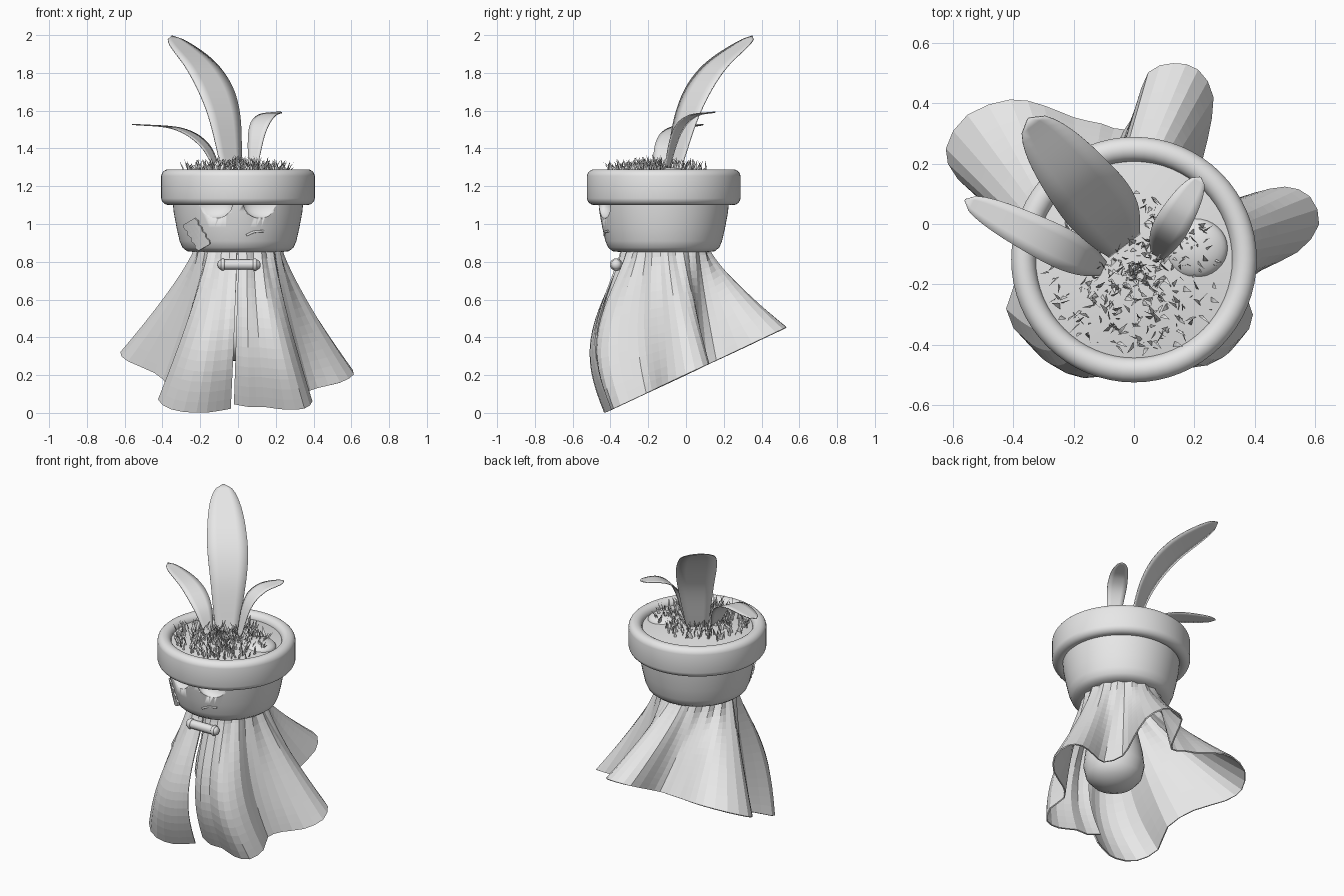
import bpy
import bmesh
import random
from math import sin, cos, pi, sqrt, radians, tau
from mathutils import Vector

old = bpy.data.objects.get("Cube")
if old:
    bpy.data.objects.remove(old, do_unlink=True)

clay = bpy.data.materials.new("clay_grey")
clay.use_nodes = True
clay.diffuse_color = (0.8, 0.8, 0.8, 1)
clay.node_tree.nodes["Principled BSDF"].inputs["Base Color"].default_value = (0.8, 0.8, 0.8, 1)

AXIS = Vector((0, -0.118, 0))


def finish(name, bm, smooth=True, thickness=0):
    """Turn a bmesh into a coloured, shaded object."""
    mesh = bpy.data.meshes.new(name)
    bmesh.ops.recalc_face_normals(bm, faces=bm.faces)
    bm.to_mesh(mesh)
    bm.free()
    mesh.materials.append(clay)
    obj = bpy.data.objects.new(name, mesh)
    bpy.context.collection.objects.link(obj)
    if smooth:
        bpy.ops.object.select_all(action="DESELECT")
        obj.select_set(True)
        bpy.context.view_layer.objects.active = obj
        bpy.ops.object.shade_smooth_by_angle(angle=radians(40))
    if thickness:
        mod = obj.modifiers.new("thickness", "SOLIDIFY")
        mod.thickness = thickness
        mod.offset = 0
    return obj


def sheet(name, rows, wrap=False, **kw):
    """Skin a grid of points, given as rows of equal length."""
    bm = bmesh.new()
    grid = [[bm.verts.new(p) for p in row] for row in rows]
    for a, b in zip(grid, grid[1:]):
        for i in range(len(a) if wrap else len(a) - 1):
            j = (i + 1) % len(a)
            bm.faces.new((a[i], a[j], b[j], b[i]))
    if wrap:
        bmesh.ops.remove_doubles(bm, verts=bm.verts, dist=0.0005)
    return finish(name, bm, **kw)


def lathe(name, profile, centre=AXIS, sides=64):
    rows = [[centre + Vector((r * cos(tau * i / sides), r * sin(tau * i / sides), z))
             for i in range(sides)] for r, z in profile]
    return sheet(name, rows, wrap=True)


def spline(points, steps):
    """Smooth curve through the points."""
    pts = [Vector(p) for p in points]
    pts = [2 * pts[0] - pts[1]] + pts + [2 * pts[-1] - pts[-2]]
    out = []
    for a, b, c, d in zip(pts, pts[1:], pts[2:], pts[3:]):
        for s in range(steps):
            t = s / steps
            out.append(b + (c - a) * (t / 2) + (2 * a - 5 * b + 4 * c - d) * (t * t / 2)
                       + (3 * b - a - 3 * c + d) * (t ** 3 / 2))
    return out + [pts[-2]]


def ball(name, centre, size):
    bm = bmesh.new()
    bmesh.ops.create_uvsphere(bm, u_segments=32, v_segments=16, radius=1)
    bmesh.ops.scale(bm, vec=size, verts=bm.verts)
    bmesh.ops.translate(bm, vec=centre, verts=bm.verts)
    return finish(name, bm)


def tube(name, points, radius, cyclic=False):
    curve = bpy.data.curves.new(name, "CURVE")
    curve.dimensions = "3D"
    curve.bevel_depth = radius
    curve.bevel_resolution = 4
    curve.use_fill_caps = True
    path = curve.splines.new("POLY")
    path.points.add(len(points) - 1)
    for p, co in zip(path.points, points):
        p.co = (*co, 1)
    path.use_cyclic_u = cyclic
    path.use_smooth = True
    curve.materials.append(clay)
    obj = bpy.data.objects.new(name, curve)
    bpy.context.collection.objects.link(obj)


def on_pot(x, z, lift):
    """Point on the front of the pot wall."""
    r = 0.307 + 0.2 * (z - 0.88) + lift
    return Vector((x, AXIS.y - sqrt(r * r - x * x), z))


# Pot: bowl, thick rolled rim, soil with a mound
bowl = lathe("pot_bowl", [(0, 0.852), (0.235, 0.852), (0.27, 0.856), (0.294, 0.875), (0.309, 0.91),
                          (0.325, 0.98), (0.34, 1.06), (0.347, 1.13), (0, 1.13)])
rim = [(0.366 + 0.041 * cos(a), (1.249 if sin(a) > 0 else 1.141) + 0.041 * sin(a))
       for a in [tau * (i + 0.5) / 24 for i in range(24)]]
lathe("pot_rim", rim + rim[:1])
lathe("soil", [(0, 1.28), (0.12, 1.278), (0.22, 1.268), (0.34, 1.25)])
ball("soil_mound", (0.2, -0.08, 1.255), (0.11, 0.1, 0.045))

# Face: hollow eye sockets, crooked mouth, patch on the cheek
for side, x in (("right", -0.135), ("left", 0.135)):
    cutter = ball(side + "_eye_cutter", on_pot(x, 1.105, 0), (0.11, 0.055, 0.078))
    cutter.hide_render = True
    cutter.hide_viewport = True
    cut = bowl.modifiers.new(side + "_eye_socket", "BOOLEAN")
    cut.operation = "DIFFERENCE"
    cut.object = cutter
tube("mouth", [on_pot(p.x, p.y, -0.002) for p in
               spline([(0.045, 0.94), (0.085, 0.958), (0.135, 0.962)], 5)], 0.006)
patch_rows = []
for i in range(9):
    along = (i / 8 - 0.5) * 0.16
    half = 0.034 + 0.008 * (i % 2)
    patch_rows.append([on_pot(-0.217 + 0.5 * along + 0.86 * w * half,
                              0.945 - 0.86 * along + 0.5 * w * half, 0.004)
                       for w in (-1, -0.5, 0, 0.5, 1)])
sheet("cheek_patch", patch_rows, smooth=False, thickness=0.009)

# Round body hidden under the cape
lathe("body", [(0, 0.27), (0.06, 0.277), (0.125, 0.305), (0.165, 0.35), (0.18, 0.42),
               (0.17, 0.51), (0.14, 0.65), (0.12, 0.86)], Vector((0.02, -0.16, 0)), 32)

# Cape: hem outline in hundredths, clockwise from the front slit
HEM = [(-4, -38), (-12, -41), (-22, -43), (-35, -39), (-42, -28), (-37, -13), (-44, 2), (-58, 15),
       (-62, 25), (-55, 36), (-41, 41), (-30, 39), (-20, 35), (-11, 33), (-3, 31), (1, 39),
       (5, 50), (13, 53), (21, 51), (26, 42), (24, 28), (22, 16), (30, 8), (40, 10),
       (50, 12), (58, 9), (61, 0), (54, -9), (42, -15), (36, -21), (39, -30), (35, -38),
       (25, -39), (14, -36), (6, -36), (-2, -33)]
hem = [Vector((x / 100, y / 100)) for x, y in HEM]
hem = spline(hem, 2)
cape_rows = []
ROWS = 16
for k in range(ROWS + 1):
    t = k / ROWS
    row = []
    for i, h in enumerate(hem):
        ang = -pi / 2 - 0.02 - (tau - 0.04) * i / (len(hem) - 1)
        pleat = 0.222 + 0.008 * cos(i * pi / 2)
        neck = Vector((pleat * cos(ang), -0.11 + pleat * sin(ang)))
        p = neck.lerp(h, t ** 1.2)
        front = min(1, max(0, -(h.y + 0.1) / 0.3))
        p.y -= 0.125 * front * sin(pi * t ** 1.2)
        hem_z = max(0.003, (h.y + 0.43) * 0.47)
        row.append((p.x, p.y, 0.87 + (hem_z - 0.87) * t))
    cape_rows.append(row)
sheet("cape", cape_rows, smooth=False, thickness=0.008)

# Clasp: bar with a ring at each end
tube("clasp_bar", [(-0.09, -0.37, 0.785), (0.1, -0.37, 0.785)], 0.027)
for side, x in (("right", -0.08), ("left", 0.09)):
    ring = [(x, -0.37 + 0.022 * cos(tau * i / 16), 0.785 + 0.022 * sin(tau * i / 16))
            for i in range(16)]
    tube(side + "_clasp_ring", ring, 0.011, True)
    ball(side + "_clasp_end", (x * 1.08, -0.37, 0.785), (0.022, 0.027, 0.027))


# Leaves: curved blades, wide past the middle, rounded at the tip
def leaf(name, spine, width, base):
    path = spline(spine, 10)
    run = path[-1] - path[0]
    across = Vector((-run.y, run.x, 0)).normalized()
    rows = []
    for i, p in enumerate(path):
        t = i / (len(path) - 1)
        w = max(0.003, width * (base + (1 - base) * sin(pi / 2 * min(1, t * 1.7))) * sqrt(1 - t ** 5))
        rows.append([p + across * (w * s) for s in (-1, -0.5, 0, 0.5, 1)])
    sheet(name, rows, thickness=0.005)


leaf("tall_leaf", [(-0.03, -0.075, 1.26), (-0.08, 0.015, 1.6), (-0.18, 0.14, 1.82),
                   (-0.35, 0.35, 1.995)], 0.123, 0.5)
leaf("right_leaf", [(-0.1, -0.15, 1.27), (-0.18, -0.11, 1.42), (-0.32, -0.04, 1.505),
                    (-0.56, 0.08, 1.528)], 0.07, 0.35)
leaf("left_leaf", [(0.075, -0.11, 1.26), (0.1, -0.05, 1.48), (0.145, 0.03, 1.57),
                   (0.22, 0.155, 1.593)], 0.06, 0.35)

# Grass: small scattered blades, denser near the middle
random.seed(4)
bm = bmesh.new()
for _ in range(420):
    ang, r = random.uniform(0, tau), 0.29 * random.random() ** 0.9
    foot = Vector((r * cos(ang), -0.16 + r * sin(ang) * 0.92, 1.262))
    turn = random.uniform(0, tau)
    side = Vector((cos(turn), sin(turn), 0)) * random.uniform(0.004, 0.009)
    lean = Vector((random.uniform(-1, 1), random.uniform(-1, 1), 0)) * 0.035
    tip = foot + lean + Vector((0, 0, random.uniform(0.04, 0.11 - 0.1 * r)))
    mid = foot.lerp(tip, 0.5) - lean * 0.2
    a, b, c, d, e = [bm.verts.new(p) for p in
                     (foot - side, foot + side, mid + side, mid - side, tip)]
    bm.faces.new((a, b, c, d))
    bm.faces.new((d, c, e))
finish("grass", bm, smooth=False)
